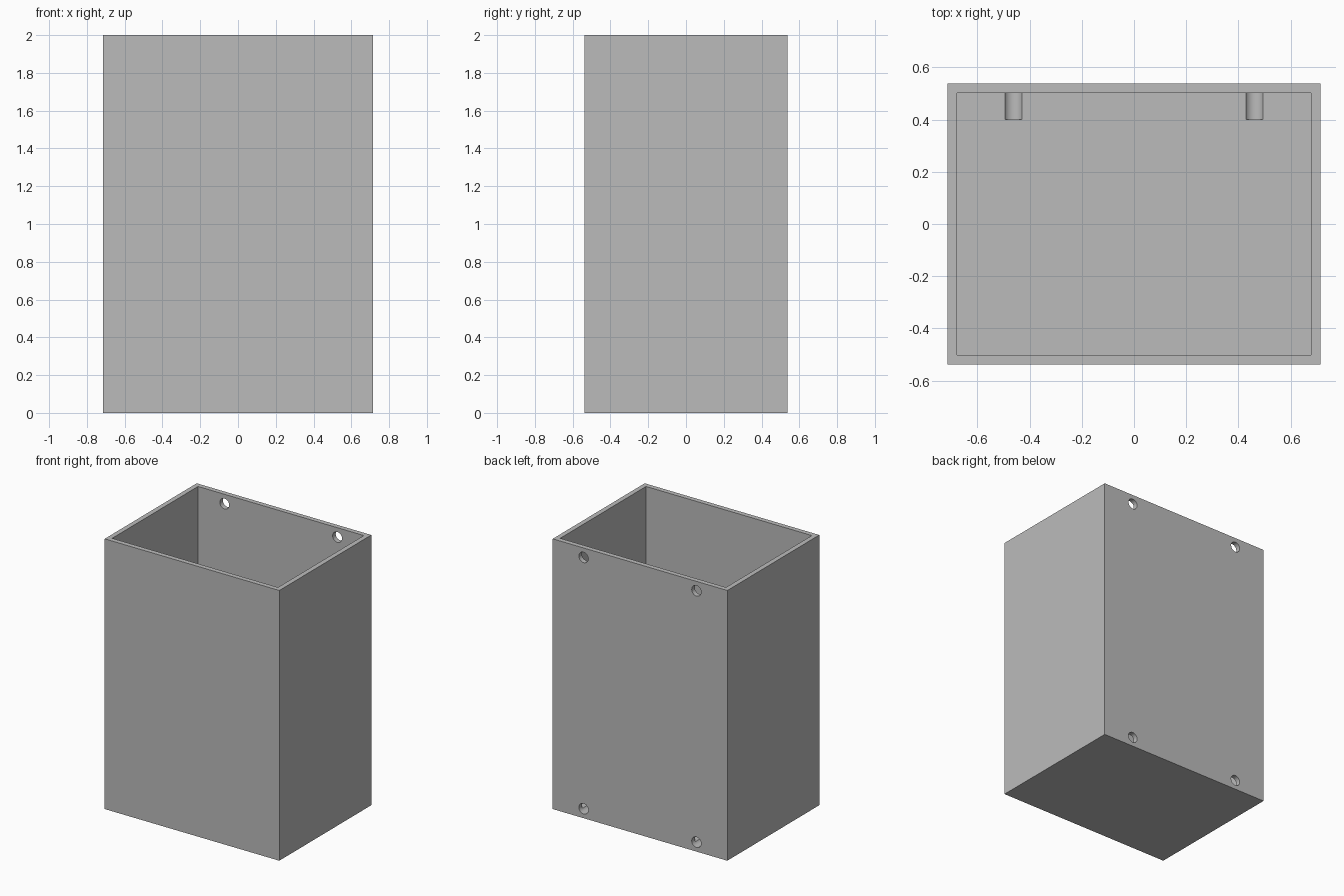
import bpy, bmesh, math
from mathutils import Matrix

WIDTH, DEPTH, HEIGHT = 1.43, 1.076, 2.0
WALL = 0.051
HOLE_X, HOLE_RADIUS, HOLE_INSET = 0.462, 0.0385, 0.07
HOLE_START, HOLE_END = 0.40, 0.62

if "Cube" in bpy.data.objects:
    bpy.data.objects.remove(bpy.data.objects["Cube"], do_unlink=True)

grey = bpy.data.materials.new("plain_grey")
grey.use_nodes = True
colour = (0.5, 0.5, 0.5, 1)
grey.diffuse_color = colour
grey.node_tree.nodes["Principled BSDF"].inputs["Base Color"].default_value = colour


def make_object(name, bm):
    bmesh.ops.recalc_face_normals(bm, faces=bm.faces)
    mesh = bpy.data.meshes.new(name)
    bm.to_mesh(mesh)
    bm.free()
    mesh.materials.append(grey)
    obj = bpy.data.objects.new(name, mesh)
    bpy.context.collection.objects.link(obj)
    return obj


def add_box(bm, size, z_bottom):
    bmesh.ops.create_cube(bm, size=1, matrix=Matrix.Translation((0, 0, z_bottom + size[2] / 2))
                          @ Matrix.Diagonal((*size, 1)))


# Open-topped container: solid block with its top inset and pushed down to the floor
bm = bmesh.new()
add_box(bm, (WIDTH, DEPTH, HEIGHT), 0)
top = max(bm.faces, key=lambda f: f.calc_center_median().z)
bmesh.ops.inset_region(bm, faces=[top], thickness=WALL)
extruded = bmesh.ops.extrude_discrete_faces(bm, faces=[top])["faces"]
for v in extruded[0].verts:
    v.co.z = WALL
container = make_object("container", bm)

# Screw holes through the back wall; the lower pair also grooves the floor
bm = bmesh.new()
for x in (-HOLE_X, HOLE_X):
    for z in (HOLE_INSET, HEIGHT - HOLE_INSET):
        place = Matrix.Translation((x, (HOLE_START + HOLE_END) / 2, z))
        bmesh.ops.create_cone(bm, cap_ends=True, segments=48, radius1=HOLE_RADIUS,
                              radius2=HOLE_RADIUS, depth=HOLE_END - HOLE_START,
                              matrix=place @ Matrix.Rotation(math.pi / 2, 4, "X"))
cutter = make_object("screw_hole_cutter", bm)
cutter.hide_render = True

cut = container.modifiers.new("screw_holes", "BOOLEAN")
cut.operation = "DIFFERENCE"
cut.solver = "EXACT"
cut.object = cutter

bpy.ops.object.select_all(action="DESELECT")
container.select_set(True)
bpy.context.view_layer.objects.active = container
bpy.ops.object.modifier_apply(modifier=cut.name)
bpy.data.objects.remove(cutter, do_unlink=True)
bpy.ops.object.shade_smooth_by_angle(angle=math.radians(30))
